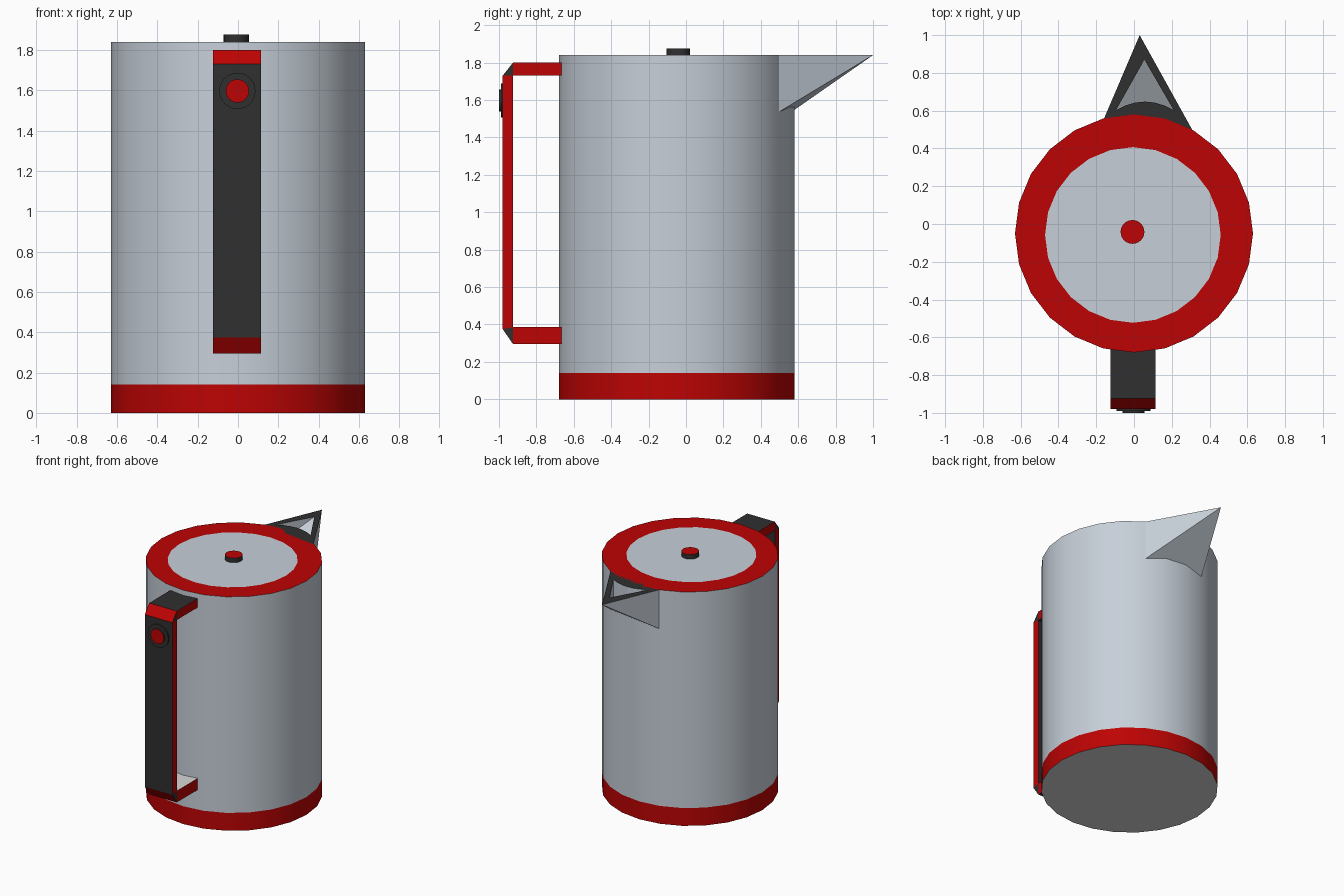
import bpy, bmesh, math
from mathutils import Vector

if "Cube" in bpy.data.objects:
    bpy.data.objects.remove(bpy.data.objects["Cube"])


def material(name, rgb):
    m = bpy.data.materials.new(name)
    m.diffuse_color = (*rgb, 1)
    m.use_nodes = True
    m.node_tree.nodes["Principled BSDF"].inputs["Base Color"].default_value = m.diffuse_color
    return m


MATS = [
    material("brushed_steel", (0.57, 0.625, 0.69)),
    material("red", (0.51, 0.001, 0.001)),
    material("charcoal", (0.029, 0.029, 0.029)),
    material("off_white", (0.68, 0.68, 0.68)),
]
STEEL, RED, DARK, WHITE = range(4)


def finish(bm, name, smooth=False):
    me = bpy.data.meshes.new(name)
    bm.to_mesh(me)
    bm.free()
    for m in MATS:
        me.materials.append(m)
    ob = bpy.data.objects.new(name, me)
    bpy.context.collection.objects.link(ob)
    if smooth:
        bpy.ops.object.select_all(action='DESELECT')
        ob.select_set(True)
        bpy.context.view_layer.objects.active = ob
        bpy.ops.object.shade_smooth_by_angle(angle=math.radians(30))
    return ob


def lathe(name, profile, mats, centre, axis='Z', sides=24):
    """Revolve (radius, height) points; mats gives one colour per profile step."""
    bm = bmesh.new()
    rings = []
    for r, h in profile:
        ring = []
        for i in range(sides if r > 0 else 1):
            a = 2 * math.pi * i / sides
            u, v = r * math.cos(a), r * math.sin(a)
            p = Vector((u, v, h)) if axis == 'Z' else Vector((u, -h, v))
            ring.append(bm.verts.new(p + Vector(centre)))
        rings.append(ring)
    for lo, hi, m in zip(rings, rings[1:], mats):
        if len(lo) == 1 or len(hi) == 1:
            f = bm.faces.new(hi if len(lo) == 1 else lo)
            f.material_index = m
            continue
        for i in range(sides):
            j = (i + 1) % sides
            f = bm.faces.new((lo[i], lo[j], hi[j], hi[i]))
            f.material_index = m
    bmesh.ops.recalc_face_normals(bm, faces=bm.faces)
    return finish(bm, name, True)


# Jug: underside, red base band, steel wall, red rim, steel lid
jug = lathe("jug_body",
            [(0, 0), (0.63, 0), (0.63, 0.14), (0.63, 1.84), (0.465, 1.84), (0, 1.84)],
            [WHITE, RED, STEEL, RED, STEEL], (0, -0.05, 0))
# the lid sits slightly off centre
for v in jug.data.vertices:
    if v.co.z > 1.8 and math.hypot(v.co.x, v.co.y + 0.05) < 0.5:
        v.co += Vector((-0.006, -0.008, 0))

# Lid knob
lathe("lid_knob", [(0.063, 1.835), (0.063, 1.876), (0, 1.876)], [DARK, RED],
      (-0.008, -0.042, 0))

# Handle: strips between an outer and an inner path
outer = [(-0.66, 1.80), (-0.925, 1.80), (-0.98, 1.73), (-0.98, 0.375),
         (-0.925, 0.295), (-0.66, 0.295)]
inner = [(-0.66, 1.73), (-0.925, 1.73), (-0.925, 1.73), (-0.925, 0.385),
         (-0.925, 0.385), (-0.66, 0.385)]
bm = bmesh.new()
X0, X1 = -0.125, 0.115


def face(pts, mat):
    f = bm.faces.new([bm.verts.new(p) for p in pts])
    f.material_index = mat


for i in range(5):
    corner = i in (1, 3)
    o0, o1, i0, i1 = outer[i], outer[i + 1], inner[i], inner[i + 1]
    face([(X0, *o0), (X0, *o1), (X1, *o1), (X1, *o0)], RED if corner else DARK)
    if not corner:
        face([(X0, *i0), (X1, *i0), (X1, *i1), (X0, *i1)], WHITE if i == 4 else DARK)
    loop = [o0, o1, i1] if corner else [o0, o1, i1, i0]
    for x in (X0, X1):
        face([(x, *p) for p in loop], DARK if corner else RED)
bmesh.ops.remove_doubles(bm, verts=bm.verts, dist=0.0005)
bmesh.ops.recalc_face_normals(bm, faces=bm.faces)
finish(bm, "handle")

# Handle button
lathe("button_surround", [(0.09, 0.975), (0.09, 0.99), (0, 0.99)], [DARK, DARK],
      (-0.003, 0, 1.597), 'Y')
lathe("button", [(0.058, 0.985), (0.058, 1.0), (0, 1.0)], [DARK, RED],
      (-0.003, 0, 1.597), 'Y')

# Spout: wedge tapering to the tip, with a wedge-shaped hollow
bm = bmesh.new()
TOP, LOW, HOLLOW = 1.84, 1.53, 1.68


def vert(x, y, z):
    return bm.verts.new((x, y, z))


def add(vs, mat):
    bm.faces.new(vs).material_index = mat


tip = vert(0.03, 1.0, TOP)
left, right = vert(-0.16, 0.555, TOP), vert(0.315, 0.487, TOP)
left_low, right_low = vert(-0.16, 0.555, LOW), vert(0.315, 0.487, LOW)
hole_tip = vert(0.055, 0.87, TOP)
# curved edge of the hollow; its floor is one flat slope rising to the tip
hole, floor = [], []
for i in range(7):
    t = i / 6
    x, y = -0.095 + 0.305 * t, 0.603 + 0.18 * t * (1 - t)
    hole.append(vert(x, y, TOP))
    floor.append(vert(x, y, TOP - (TOP - HOLLOW) * (0.87 - y) / 0.267))
# outer skin
add([left, left_low, tip], STEEL)
add([right, tip, right_low], STEEL)
add([left_low, right_low, tip], STEEL)
# dark rim
add([left, hole[0], hole_tip, tip], DARK)
add([right, tip, hole_tip, hole[-1]], DARK)
add([left, right, *hole[::-1]], DARK)
# hollow
add([*floor, hole_tip], STEEL)
add([floor[0], hole_tip, hole[0]], STEEL)
add([floor[-1], hole[-1], hole_tip], STEEL)
for i in range(6):
    add([floor[i], hole[i], hole[i + 1], floor[i + 1]], STEEL)
# back, hidden inside the jug
add([left, right, right_low, left_low], STEEL)
bmesh.ops.recalc_face_normals(bm, faces=bm.faces)
finish(bm, "spout")
